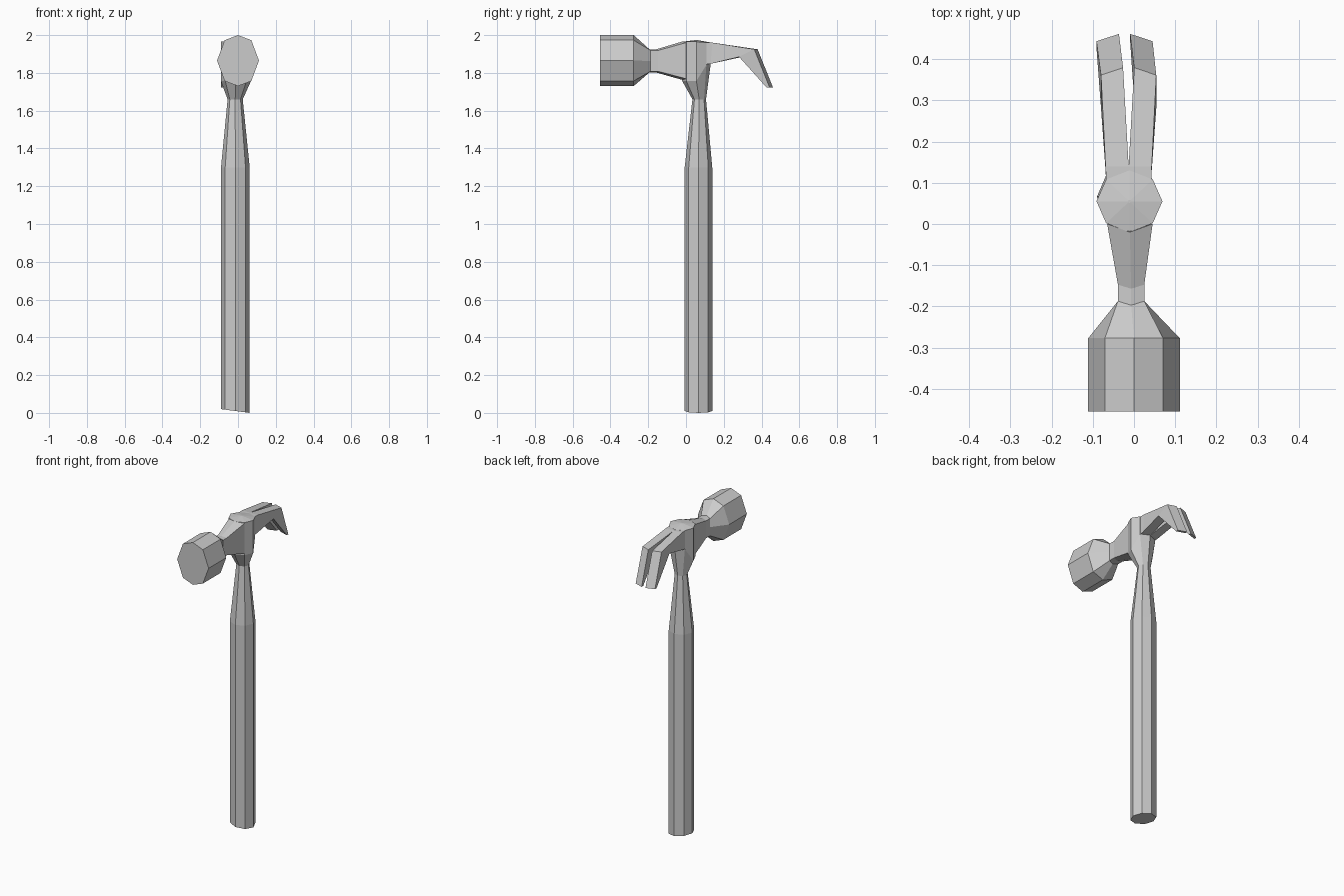
import bpy, bmesh
from math import sin, cos, pi

if "Cube" in bpy.data.objects:
    bpy.data.objects.remove(bpy.data.objects["Cube"])


def loft(name, rings):
    """Skin equal-length rings of points, cap both ends."""
    bm = bmesh.new()
    loops = [[bm.verts.new(p) for p in ring] for ring in rings]
    n = len(loops[0])
    for a, b in zip(loops, loops[1:]):
        for i in range(n):
            j = (i + 1) % n
            bm.faces.new((a[i], a[j], b[j], b[i]))
    bm.faces.new(loops[0])
    bm.faces.new(loops[-1])
    bmesh.ops.recalc_face_normals(bm, faces=bm.faces)
    me = bpy.data.meshes.new(name)
    bm.to_mesh(me)
    bm.free()
    ob = bpy.data.objects.new(name, me)
    bpy.context.collection.objects.link(ob)
    return ob


def flat_ring(cx, cy, rx, ry, z, tilt=0.0, back=0.0):
    """Horizontal octagon; tilt slopes it in x, back lifts the rear corners."""
    pts = []
    for i in range(8):
        c, s = cos(i * pi / 4), sin(i * pi / 4)
        pts.append((cx + rx * c, cy + ry * s, z + tilt * c + (back if s > 0.1 else 0)))
    return pts


def round_section(y, w, top, bot):
    """Upright octagon of the striking face."""
    m, h = (top + bot) / 2, (top - bot) / 2
    return [(w * sin(i * pi / 4) * (0.9 if i % 2 else 1), y,
             m + h * cos(i * pi / 4) * (1.13 if i % 2 else 1)) for i in range(8)]


def box_section(y, cx, w, top, bot, lip):
    """Flat-sided section with shallow ridges above and below."""
    m = (top + bot) / 2
    side = [(w, top - 0.006), (w, m), (w, bot + 0.006)]
    pts = [(0, top)] + side + [(0, bot)] + [(-x, z) for x, z in reversed(side)]
    return [(cx + x, y - (lip if x == 0 else 0), z) for x, z in pts]


# Handle: straight grip with a tapered top
loft("handle", [
    flat_ring(-0.014, 0.066, 0.076, 0.073, 0.01, tilt=-0.01),
    flat_ring(-0.014, 0.066, 0.076, 0.073, 1.30),
    flat_ring(-0.015, 0.070, 0.040, 0.036, 1.66),
])

# Hub: socket around the handle, with a low crown
loft("hub", [
    flat_ring(-0.015, 0.070, 0.040, 0.036, 1.66),
    flat_ring(-0.011, 0.055, 0.080, 0.075, 1.757, back=0.085),
    flat_ring(-0.011, 0.055, 0.080, 0.075, 1.965, back=-0.004),
    flat_ring(-0.011, 0.055, 0.004, 0.004, 1.974),
])

# Striking head, neck and cheek
loft("striking_head", [
    round_section(-0.455, 0.111, 2.0, 1.73),
    round_section(-0.277, 0.111, 2.0, 1.73),
    box_section(-0.187, -0.007, 0.032, 1.925, 1.802, 0.01),
    box_section(-0.147, -0.007, 0.032, 1.925, 1.802, 0.01),
    box_section(0.0, -0.010, 0.055, 1.966, 1.763, 0.02),
])

# Claws: centre x, inner, outer, top (y, z), bottom (y, z)
claw_path = [
    (-0.012, 0.0, 0.055, (0.09, 1.961), (0.09, 1.843)),
    (-0.013, 0.0, 0.056, (0.14, 1.960), (0.13, 1.848)),
    (-0.013, 0.0135, 0.067, (0.37, 1.925), (0.29, 1.885)),
    (-0.023, 0.0135, 0.068, (0.452, 1.722), (0.436, 1.722)),
]
for side, name in ((-1, "left_claw"), (1, "right_claw")):
    rings = []
    for k, (cx, a, b, t, u) in enumerate(claw_path):
        skew = 0.009 if k > 1 else 0.0
        xi, xo = cx + side * a, cx + side * b
        rings.append([(xi, t[0] + skew, t[1]), (xo, t[0] - skew, t[1]),
                      (xo, u[0] - skew, u[1]), (xi, u[0] + skew, u[1])])
    loft(name, rings)
